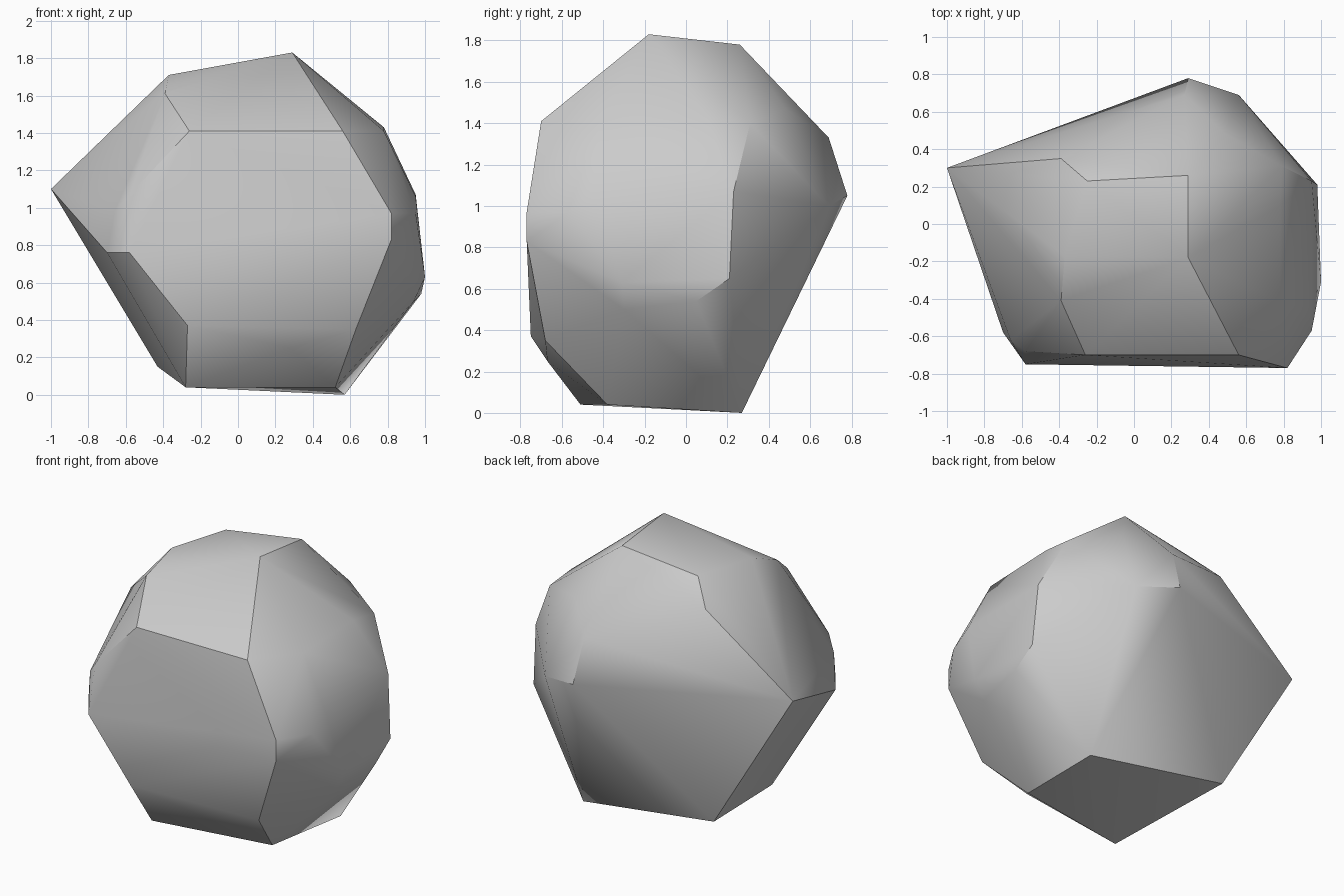
import bpy
import bmesh
import math

# Remove the default cube
cube = bpy.data.objects.get("Cube")
if cube:
    bpy.data.objects.remove(cube, do_unlink=True)


def make_material(name, colour):
    """One flat colour for viewport and render."""
    material = bpy.data.materials.new(name)
    material.use_nodes = True
    material.diffuse_color = colour
    shader = material.node_tree.nodes["Principled BSDF"]
    shader.inputs["Base Color"].default_value = colour
    shader.inputs["Roughness"].default_value = 0.8
    return material


# Corners of the boulder, grouped by the side they shape
crown = [(.29, -.18, 1.83), (.29, .26, 1.78), (-.25, .23, 1.71),
         (-.37, -.17, 1.71), (-.39, -.41, 1.61)]

front_panel = [(-.26, -.7, 1.41), (.56, -.7, 1.41), (.82, -.77, .97),
               (.82, -.77, .83), (.63, -.68, .35), (.28, -.67, .25),
               (-.27, -.75, .37), (-.58, -.75, .76)]

spike_side = [(-1, .3, 1.1), (-.39, .35, 1.57), (-.7, -.58, .76),
              (-.66, -.62, .98), (-.58, -.68, 1.07)]

broad_side = [(.79, .31, 1.4), (.78, .1, 1.43), (.78, -.42, 1.41),
              (.95, .23, 1.07), (.95, -.43, 1.06), (.95, -.57, .97),
              (.98, .21, .65), (1, -.31, .63),
              (.98, .05, .54), (.94, -.3, .5)]

back_ridge = [(.29, .78, 1.05), (.56, .69, 1), (.27, .69, 1.33),
              (.49, .48, 1.47)]

underside = [(.57, .27, 0), (.52, -.38, .04), (-.28, -.51, .04),
             (-.43, .32, .15)]


def build_boulder(name, groups, material):
    """Wrap the corner groups in a convex skin."""
    bm = bmesh.new()
    for group in groups:
        for corner in group:
            bm.verts.new(corner)
    bmesh.ops.convex_hull(bm, input=bm.verts[:])

    # Drop any corner that the skin does not touch
    loose = [v for v in bm.verts if not v.link_faces]
    bmesh.ops.delete(bm, geom=loose, context='VERTS')

    # Merge slivers into clean flat facets
    bmesh.ops.dissolve_limit(bm, angle_limit=math.radians(1),
                             verts=bm.verts[:], edges=bm.edges[:])
    bmesh.ops.recalc_face_normals(bm, faces=bm.faces[:])

    mesh = bpy.data.meshes.new(name)
    bm.to_mesh(mesh)
    bm.free()
    mesh.materials.append(material)
    boulder = bpy.data.objects.new(name, mesh)
    bpy.context.collection.objects.link(boulder)
    return boulder


stone_grey = make_material("stone grey", (0.6, 0.6, 0.6, 1))
boulder = build_boulder("boulder", [crown, front_panel, spike_side, broad_side,
                                    back_ridge, underside], stone_grey)

# Soften the shallow facets, keep the strong ridges crisp
bpy.ops.object.select_all(action='DESELECT')
boulder.select_set(True)
bpy.context.view_layer.objects.active = boulder
bpy.ops.object.shade_smooth_by_angle(angle=math.radians(30))
